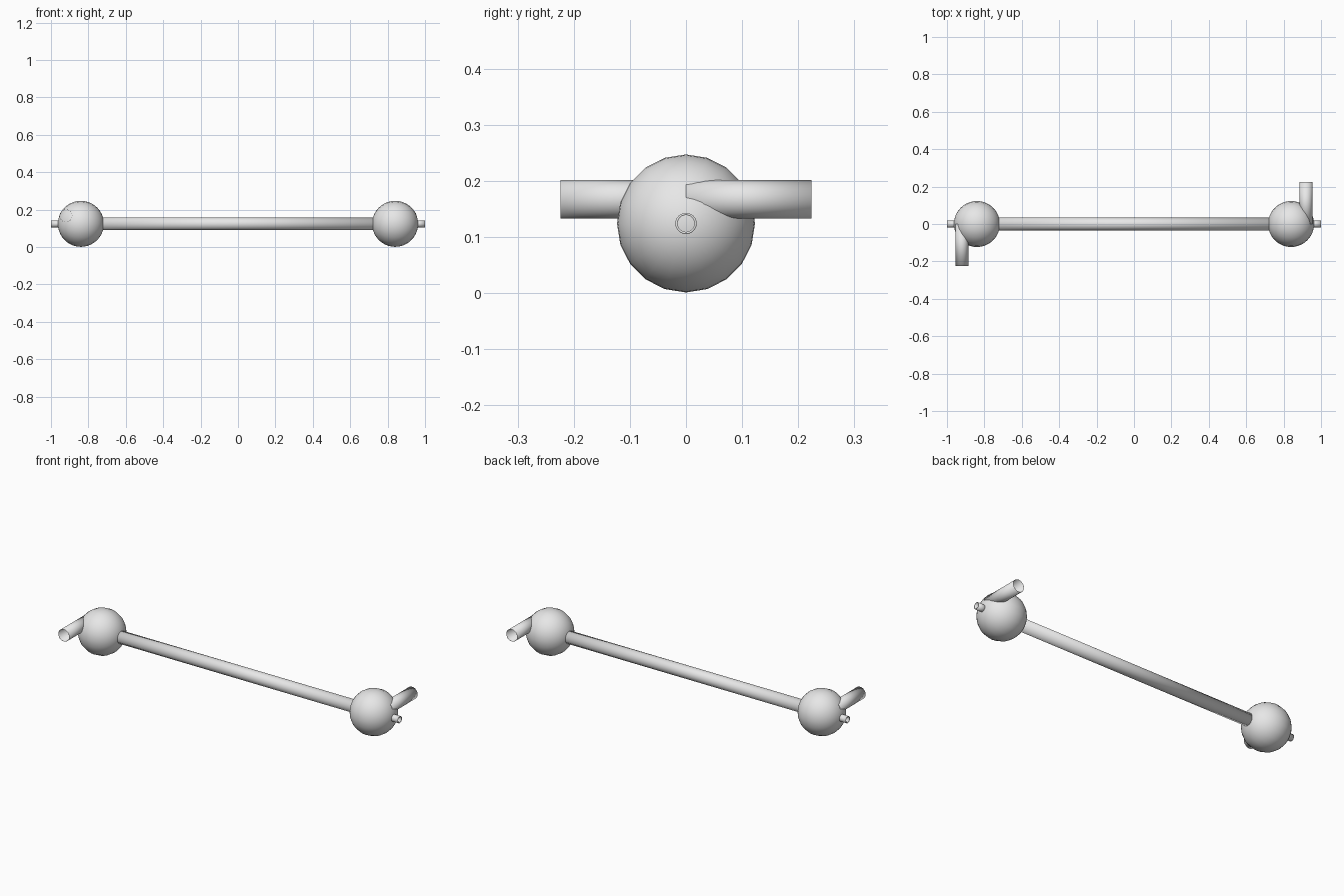
import bpy
import math

if "Cube" in bpy.data.objects:
    bpy.data.objects.remove(bpy.data.objects["Cube"], do_unlink=True)

grey = bpy.data.materials.new("plain grey")
grey.use_nodes = True
GREY = (0.8, 0.8, 0.8, 1)
grey.diffuse_color = GREY
grey.node_tree.nodes["Principled BSDF"].inputs["Base Color"].default_value = GREY

H = 0.124        # height of the main axis
BULB_X = 0.84    # distance of each bulb from the middle


def finish(obj, name):
    obj.name = name
    obj.data.materials.append(grey)
    bpy.ops.object.shade_smooth_by_angle(angle=math.radians(40))
    return obj


def tube(name, radius, length, centre, rotation, wall=0.002):
    """Open-ended pipe with a thin wall growing inward."""
    bpy.ops.mesh.primitive_cylinder_add(
        vertices=24, radius=radius, depth=length, end_fill_type='NOTHING',
        location=centre, rotation=rotation)
    obj = finish(bpy.context.object, name)
    mod = obj.modifiers.new("wall", 'SOLIDIFY')
    mod.thickness = wall
    mod.offset = -1
    return obj


ALONG_X = (0, math.pi / 2, 0)
ALONG_Y = (math.pi / 2, 0, 0)

# Long connecting tube between the bulbs
tube("connecting_tube", 0.034, 1.45, (0, 0, H), ALONG_X)

# Each end is the other one turned half a turn about z
for side, s in (("left", 1), ("right", -1)):
    # Round bulb, poles along the main axis
    bpy.ops.mesh.primitive_uv_sphere_add(
        segments=20, ring_count=20, radius=0.123,
        location=(s * BULB_X, 0, H), rotation=ALONG_X)
    finish(bpy.context.object, side + "_bulb")

    # Offset side pipe leaving the upper outer part of the bulb
    tube(side + "_side_pipe", 0.034, 0.224,
         (s * 0.92, s * 0.112, 0.167), ALONG_Y, 0.001)

    # Small outlet on the main axis
    tube(side + "_end_outlet", 0.019, 0.06,
         (s * 0.97, 0, H), ALONG_X, 0.004)
